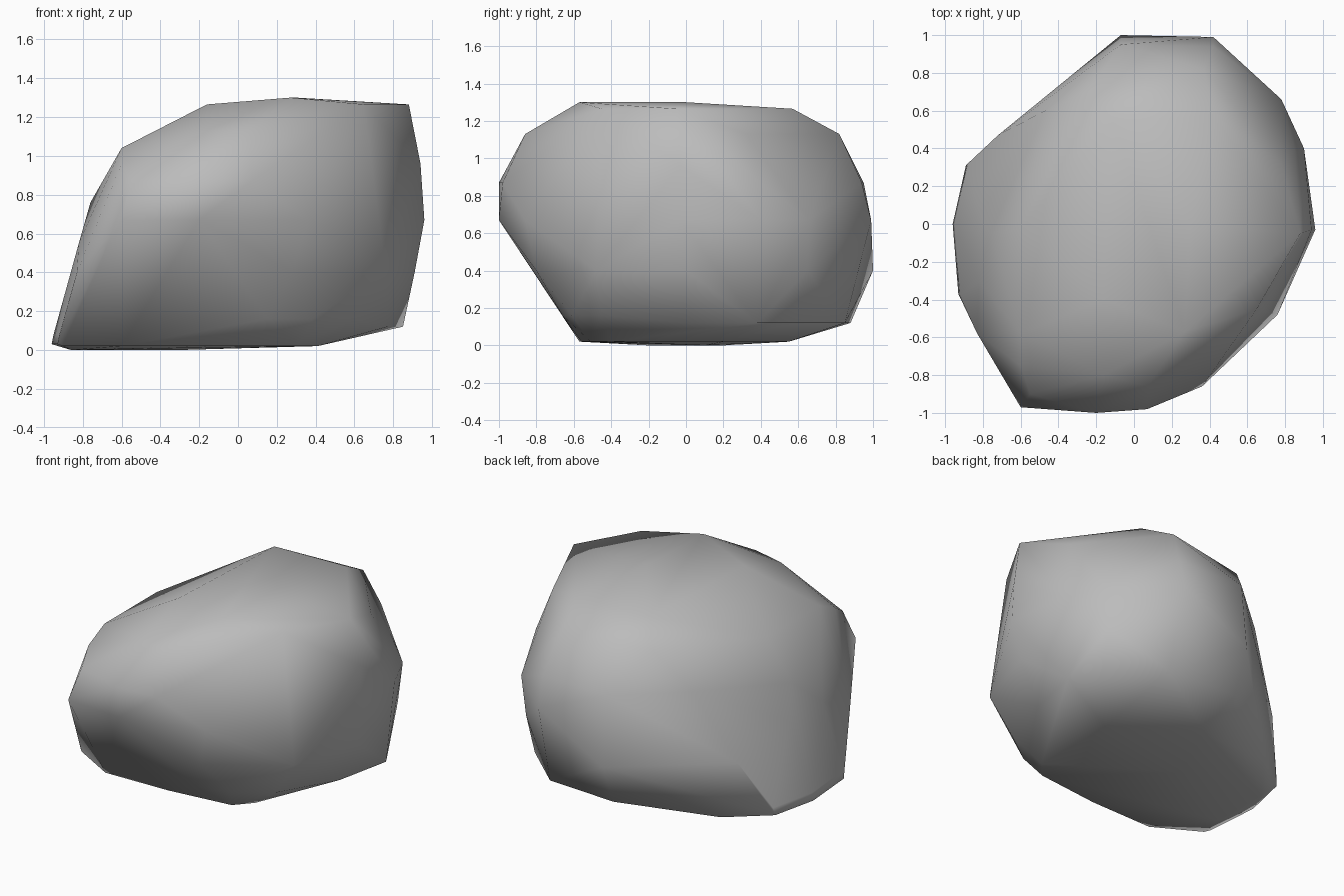
import bpy
import bmesh

# Remove the default cube only
default_cube = bpy.data.objects.get("Cube")
if default_cube is not None:
    bpy.data.objects.remove(default_cube, do_unlink=True)


def make_material(name, colour):
    material = bpy.data.materials.new(name)
    material.diffuse_color = colour
    material.use_nodes = True
    shader = next(node for node in material.node_tree.nodes
                  if node.type == "BSDF_PRINCIPLED")
    shader.inputs["Base Color"].default_value = colour
    shader.inputs["Roughness"].default_value = 0.9
    return material


def build_boulder(name, slices, material):
    """Wrap a faceted skin around horizontal outline slices."""
    bm = bmesh.new()
    for height, outline in slices:
        for x, y in outline:
            bm.verts.new((x, y, height))
    bmesh.ops.convex_hull(bm, input=bm.verts[:], use_existing_faces=False)
    loose = [vert for vert in bm.verts if not vert.link_faces]
    bmesh.ops.delete(bm, geom=loose, context="VERTS")
    bmesh.ops.recalc_face_normals(bm, faces=bm.faces[:])

    mesh = bpy.data.meshes.new(name)
    bm.to_mesh(mesh)
    bm.free()
    mesh.materials.append(material)
    for polygon in mesh.polygons:
        polygon.use_smooth = True
    boulder = bpy.data.objects.new(name, mesh)
    bpy.context.collection.objects.link(boulder)
    return boulder


# Underside resting on the ground, with a long lip on one side
sole = [(-.86, -.2), (-.86, .2), (-.3, .1)]
base = [(-.9, -.4), (-.6, -.57), (-.14, -.56), (.31, -.51), (.41, -.4),
        (.4, .2), (-.1, .55), (-.62, .51)]
lip = [(-.96, 0), (-.93, -.37), (-.89, .31)]
lip_edge = [(-.95, 0), (-.92, -.38), (-.88, .32)]
# Lower flank flaring out towards the back
low_flank = [(.77, 0), (.85, .38), (.74, .57), (.43, .85), (-.07, .88)]
front_foot = [(.15, -.66), (.38, -.61), (.6, -.45)]
flare = [(-.07, 1), (.91, 0), (-.83, -.58), (-.72, .47), (.76, -.48),
         (.75, .65), (.28, -.8)]
side_bulge = [(-.815, .05), (-.82, -.3)]
# Widest belt
belt = [(-.6, -.97), (-.2, -1), (.36, -.86), (.96, -.03),
        (.9, .4), (.78, .66), (.42, .99)]
side_crest = [(-.76, -.05)]
upper_belt = [(-.2, -1), (.07, -.98), (-.55, -.9), (.42, .94), (-.07, .95),
              (.85, .4), (-.47, .6)]
# Shoulder leaning over to the higher side
shoulder = [(-.6, -.75), (.94, -.03)]
slope = [(-.6, -.58), (-.6, -.02)]
brow = [(-.16, -.8), (.07, -.86), (-.24, .7), (.37, .82), (.78, .32)]
# Broad, gently sloping crown
crown = [(-.11, .55), (.42, .57), (.88, -.05), (.65, -.45), (-.16, -.4)]
peak = [(.27, -.57), (.3, 0)]

stone_grey = make_material("stone grey", (.5, .5, .5, 1))
build_boulder("boulder", [
    (0, sole), (.02, base), (.03, lip), (.08, lip_edge), (.12, low_flank),
    (.16, front_foot), (.4, flare), (.55, side_bulge), (.67, belt),
    (.76, side_crest), (.87, upper_belt), (.96, shoulder), (1.04, slope),
    (1.13, brow), (1.265, crown), (1.3, peak),
], stone_grey)
